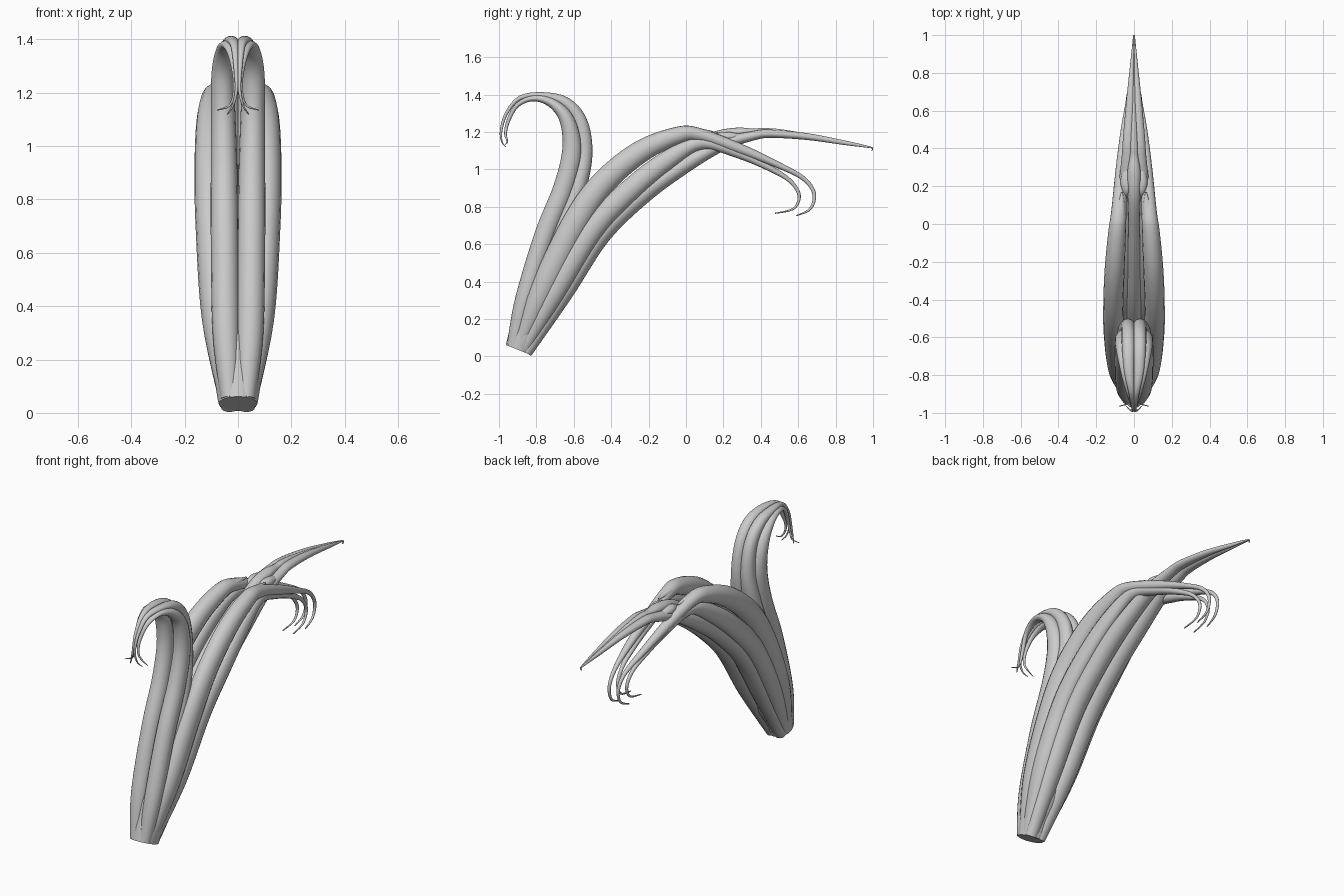
import bpy, bmesh, math
from mathutils import Vector

SIDES, STEPS = 16, 6


def spline(rows):
    """Catmull-Rom through rows of (x, y, z, lateral radius, normal radius)."""
    out = []
    n = len(rows)
    for i in range(n - 1):
        p0, p1, p2, p3 = rows[max(i - 1, 0)], rows[i], rows[i + 1], rows[min(i + 2, n - 1)]
        for s in range(STEPS):
            t = s / STEPS
            out.append([0.5 * (2 * b + (c - a) * t + (2 * a - 5 * b + 4 * c - d) * t * t
                               + (3 * b - a - 3 * c + d) * t ** 3)
                        for a, b, c, d in zip(p0, p1, p2, p3)])
    out.append(list(rows[-1]))
    return out


def tube(name, rows, mirror=True):
    pts = spline(rows)
    bm = bmesh.new()
    rings = []
    for i, p in enumerate(pts):
        a, b = pts[max(i - 1, 0)], pts[min(i + 1, len(pts) - 1)]
        t = (Vector(b[:3]) - Vector(a[:3])).normalized()
        nor = t.cross(Vector((1, 0, 0))).normalized()
        lat = nor.cross(t)
        ring = []
        for k in range(SIDES):
            w = 2 * math.pi * k / SIDES
            ring.append(bm.verts.new(Vector(p[:3]) + lat * (max(p[3], .002) * math.cos(w))
                                     + nor * (max(p[4], .002) * math.sin(w))))
        rings.append(ring)
    for r, q in zip(rings, rings[1:]):
        for k in range(SIDES):
            j = (k + 1) % SIDES
            bm.faces.new((r[k], r[j], q[j], q[k]))
    bm.faces.new(rings[0][::-1])
    bm.faces.new(rings[-1])
    bmesh.ops.recalc_face_normals(bm, faces=bm.faces)
    me = bpy.data.meshes.new(name)
    bm.to_mesh(me)
    bm.free()
    ob = bpy.data.objects.new(name, me)
    bpy.context.collection.objects.link(ob)
    if mirror:
        m = ob.modifiers.new("mirror", 'MIRROR')
        m.use_mirror_merge = False
    bpy.context.view_layer.objects.active = ob
    ob.select_set(True)
    bpy.ops.object.shade_smooth_by_angle(angle=math.radians(50))
    ob.select_set(False)


# stem: cut-off base of the flower
tube("stem_base", [
    (0, -.895, .034, .073, .074), (0, -.855, .13, .088, .088),
    (0, -.785, .27, .1, .108), (0, -.7, .44, .075, .08), (0, -.66, .52, .04, .04)], mirror=False)

# front petal, curling forwards: front ridges and back ridges
tube("front_petal_outer_ridge", [
    (.03, -.922, .055, .035, .036), (.045, -.865, .3, .05, .05), (.05, -.755, .65, .052, .055),
    (.052, -.655, .9, .05, .055), (.055, -.61, 1.1, .046, .052), (.058, -.635, 1.26, .042, .04),
    (.05, -.71, 1.35, .036, .026), (.038, -.81, 1.38, .026, .016), (.024, -.9, 1.345, .015, .012),
    (.01, -.95, 1.26, .01, .01), (.015, -.965, 1.19, .006, .007), (.035, -.955, 1.15, .004, .004),
    (.078, -.965, 1.135, .002, .002)])
tube("front_petal_inner_ridge", [
    (.03, -.9, .05, .035, .036), (.04, -.79, .35, .05, .05), (.045, -.66, .68, .055, .05),
    (.04, -.575, .92, .05, .047), (.032, -.545, 1.1, .04, .045), (.03, -.57, 1.26, .036, .04),
    (.03, -.65, 1.36, .034, .03), (.026, -.78, 1.395, .026, .018), (.014, -.89, 1.38, .015, .012),
    (.008, -.96, 1.3, .009, .009), (.006, -.988, 1.21, .006, .007), (.02, -.985, 1.15, .004, .004),
    (.04, -.965, 1.12, .002, .002)])

# side petals, drooping at the end into claws
tube("side_petal_upper_ridge", [
    (.035, -.895, .05, .035, .036), (.083, -.77, .35, .052, .065), (.104, -.6, .7, .055, .07),
    (.11, -.45, .92, .053, .066), (.103, -.25, 1.09, .053, .06), (.09, -.05, 1.18, .047, .047),
    (.08, .07, 1.185, .04, .036), (.066, .3, 1.105, .03, .028), (.05, .5, 1.02, .02, .017),
    (.035, .63, .95, .012, .012), (.03, .685, .87, .009, .01), (.03, .665, .79, .007, .007),
    (.035, .59, .752, .003, .003)])
tube("side_petal_lower_ridge", [
    (.035, -.87, .04, .035, .036), (.085, -.7, .35, .05, .06), (.105, -.5, .68, .05, .062),
    (.11, -.3, .89, .046, .058), (.1, -.1, 1.05, .04, .05), (.08, .08, 1.14, .034, .034),
    (.06, .28, 1.085, .028, .026), (.045, .46, 1.0, .018, .016), (.035, .56, .935, .011, .011),
    (.03, .605, .86, .009, .009), (.03, .575, .79, .006, .006), (.035, .475, .765, .003, .003)])

# lower petal, running straight out to a point
tube("lower_petal_ridge", [
    (.028, -.856, .022, .036, .034), (.047, -.65, .338, .056, .046), (.052, -.455, .648, .062, .052),
    (.052, -.24, .86, .06, .052), (.05, -.03, 1.01, .054, .046), (.04, .18, 1.127, .044, .035),
    (.032, .36, 1.18, .033, .025), (.028, .46, 1.19, .03, .022), (.02, .65, 1.175, .021, .018),
    (.01, .85, 1.142, .01, .012), (.003, .975, 1.12, .004, .005), (.002, .997, 1.112, .003, .003),
    (.002, .992, 1.098, .002, .002)])
tube("lower_petal_midrib", [
    (0, -.68, .4, .03, .03), (0, -.45, .71, .04, .035), (0, -.22, .92, .035, .035),
    (0, .0, 1.08, .03, .033), (0, .15, 1.165, .034, .034), (0, .27, 1.195, .035, .028),
    (0, .36, 1.2, .022, .018), (0, .42, 1.205, .02, .016), (0, .55, 1.197, .013, .011),
    (0, .9, 1.138, .004, .004)], mirror=False)

# small knuckles where the petals bend
for name, x, y, z, r in (("side_petal_knuckle", .07, .05, 1.2, .024),
                         ("lower_petal_knuckle", .04, .22, 1.175, .03)):
    tube(name, [(x, y - .08, z - .015, .004, .004), (x, y - .04, z, r * .8, r * .7),
                (x, y + .02, z, r, r * .8), (x * .9, y + .12, z - .005, .004, .004)])
